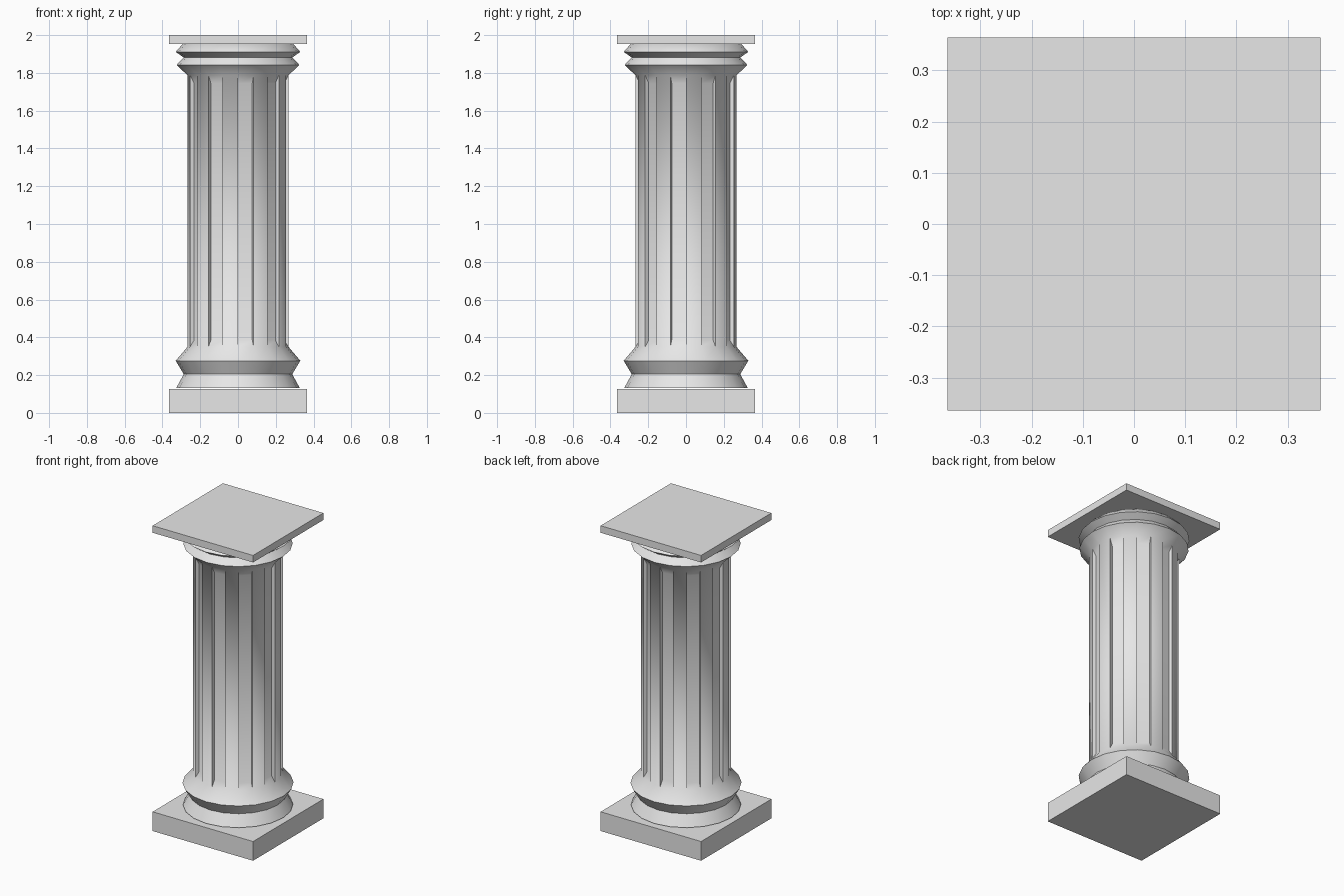
import bpy, bmesh, math

if "Cube" in bpy.data.objects:
    bpy.data.objects.remove(bpy.data.objects["Cube"])

SIDES = 20
R_SHAFT, FLUTE_DEPTH = 0.267, 0.023
FLUTE_Z = (0.385, 1.745)

stone = bpy.data.materials.new("pale grey stone")
stone.diffuse_color = (0.8, 0.8, 0.8, 1)
stone.use_nodes = True
stone.node_tree.nodes["Principled BSDF"].inputs["Base Color"].default_value = stone.diffuse_color


def slab(name, z0, z1, half):
    bpy.ops.mesh.primitive_cube_add(size=1, location=(0, 0, (z0 + z1) / 2))
    ob = bpy.context.object
    ob.name = name
    ob.scale = (2 * half, 2 * half, z1 - z0)
    bpy.ops.object.transform_apply(location=True, scale=True)
    ob.data.materials.append(stone)


# square plinth and abacus
slab("plinth", 0, 0.126, 0.364)
slab("abacus", 1.954, 2.0, 0.364)

# turned column: base mouldings, shaft, capital mouldings (radius, height)
profile = [(0.327, 0.132), (0.287, 0.205), (0.33, 0.276), (R_SHAFT, 0.35),
           (R_SHAFT, 1.787), (0.325, 1.842), (0.288, 1.882), (0.33, 1.911),
           (0.292, 1.954)]
SHAFT_ROW = 3

bm = bmesh.new()


def vert(r, z, i):
    a = 2 * math.pi * i / SIDES          # measured from the front towards +x
    return bm.verts.new((r * math.sin(a), -r * math.cos(a), z))


rings = [[vert(r, z, i) for i in range(SIDES)] for r, z in profile]
for k in range(len(rings) - 1):
    for i in range(SIDES):
        j = (i + 1) % SIDES
        outer = [rings[k][i], rings[k][j], rings[k + 1][j], rings[k + 1][i]]
        if k == SHAFT_ROW and i % 2 == 0:
            # sunken flute with sloping ends
            r = R_SHAFT - FLUTE_DEPTH
            inner = [vert(r, FLUTE_Z[0], i), vert(r, FLUTE_Z[0], j),
                     vert(r, FLUTE_Z[1], j), vert(r, FLUTE_Z[1], i)]
            bm.faces.new(inner)
            for n in range(4):
                m = (n + 1) % 4
                bm.faces.new([outer[n], outer[m], inner[m], inner[n]])
        else:
            bm.faces.new(outer)
bm.faces.new(rings[0][::-1])
bm.faces.new(rings[-1])
bmesh.ops.recalc_face_normals(bm, faces=bm.faces)

mesh = bpy.data.meshes.new("fluted_column")
bm.to_mesh(mesh)
bm.free()
mesh.materials.append(stone)
column = bpy.data.objects.new("fluted_column", mesh)
bpy.context.collection.objects.link(column)
bpy.ops.object.select_all(action='DESELECT')
column.select_set(True)
bpy.context.view_layer.objects.active = column
bpy.ops.object.shade_smooth_by_angle(angle=math.radians(52))
